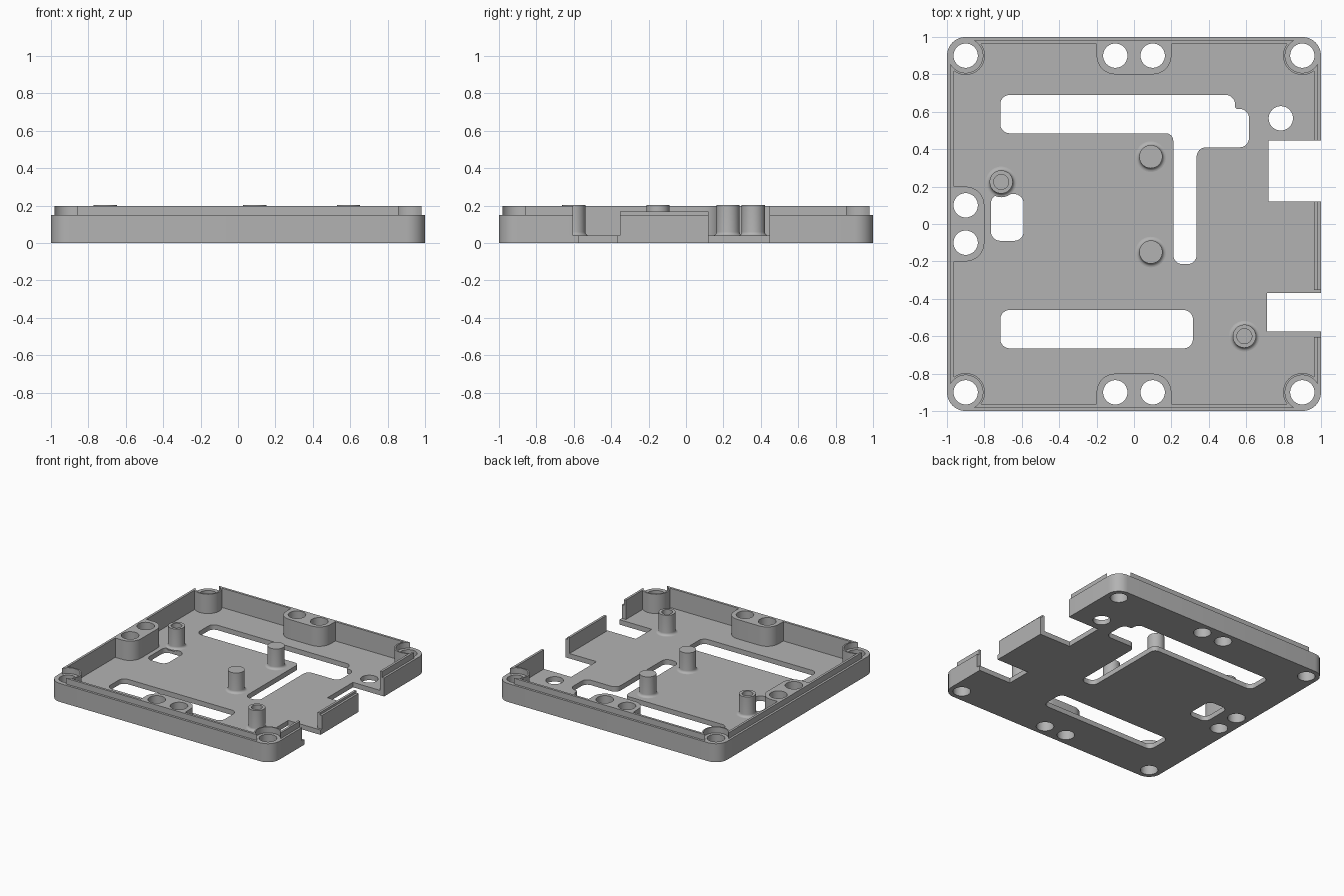
import bpy, bmesh
from math import sin, cos, pi
from mathutils import Vector

if "Cube" in bpy.data.objects:
    bpy.data.objects.remove(bpy.data.objects["Cube"])

grey = bpy.data.materials.new("mid_grey")
grey.use_nodes = True
grey.diffuse_color = (0.45, 0.45, 0.45, 1)
grey.node_tree.nodes["Principled BSDF"].inputs["Base Color"].default_value = grey.diffuse_color

FLOOR, RIM, LIP, POST = 0.04, 0.15, 0.197, 0.204


def add_object(name, bm):
    bmesh.ops.recalc_face_normals(bm, faces=bm.faces)
    mesh = bpy.data.meshes.new(name)
    bm.to_mesh(mesh)
    bm.free()
    mesh.materials.append(grey)
    obj = bpy.data.objects.new(name, mesh)
    bpy.context.collection.objects.link(obj)
    return obj


def prism(name, points, z0, z1):
    bm = bmesh.new()
    base = bm.faces.new([bm.verts.new((p[0], p[1], z0)) for p in points])
    top = bmesh.ops.extrude_face_region(bm, geom=[base])["geom"]
    bmesh.ops.translate(bm, vec=(0, 0, z1 - z0),
                        verts=[g for g in top if isinstance(g, bmesh.types.BMVert)])
    return add_object(name, bm)


def rounded(corners, steps=8):
    """Right-angled outline of (x, y, radius) corners with filleted corners."""
    pts = [Vector(c[:2]) for c in corners]
    out = []
    for i, p in enumerate(pts):
        r = corners[i][2]
        if r == 0:
            out.append(p)
            continue
        a = (pts[i - 1] - p).normalized() * r
        b = (pts[(i + 1) % len(pts)] - p).normalized() * r
        for k in range(steps + 1):
            t = k / steps * pi / 2
            out.append(p + a + b - b * cos(t) - a * sin(t))
    return out


def slab(name, x0, x1, y0, y1, z0, z1, r=0):
    return prism(name, rounded([(x0, y0, r), (x1, y0, r), (x1, y1, r), (x0, y1, r)]), z0, z1)


def disc(name, x, y, r, z0, z1, n=48):
    pts = [(x + r * cos(2 * pi * k / n), y + r * sin(2 * pi * k / n)) for k in range(n)]
    return prism(name, pts, z0, z1)


def combine(target, tool, operation="DIFFERENCE"):
    mod = target.modifiers.new("combine", "BOOLEAN")
    mod.operation, mod.solver, mod.object = operation, "EXACT", tool
    bpy.context.view_layer.update()
    mesh = bpy.data.meshes.new_from_object(
        target.evaluated_get(bpy.context.evaluated_depsgraph_get()))
    target.modifiers.clear()
    target.data = mesh
    bpy.data.objects.remove(tool)


# Tray block with a stepped lip
tray = slab("tray", -1, 1, -1, 1, 0, RIM, 0.1)
combine(tray, slab("lip", -0.982, 0.982, -0.982, 0.982, 0.02, LIP, 0.08), "UNION")

# Interior pocket, leaving the screw bosses standing
pocket = slab("pocket", -0.963, 0.963, -0.963, 0.963, FLOOR, 0.4)
corners = [(sx * 0.9, sy * 0.9) for sx in (-1, 1) for sy in (-1, 1)]
for x, y in corners:
    combine(pocket, disc("corner_boss", x, y, 0.103, 0, 0.5))
for s in (-1, 1):
    y0, y1 = sorted((s * 0.8, s * 1.1))
    combine(pocket, slab("double_boss", -0.2, 0.2, y0, y1, 0, 0.5, 0.1))
combine(pocket, slab("side_boss", -1.1, -0.8, -0.2, 0.2, 0, 0.5, 0.1))
combine(tray, pocket)

# Corner recesses and screw holes
for x, y in corners:
    combine(tray, disc("recess", x, y, 0.092, RIM, 0.4))
pairs = [(s * 0.1, y) for s in (-1, 1) for y in (-0.9, 0.9)] + [(-0.9, -0.1), (-0.9, 0.1)]
for x, y in corners + pairs + [(0.785, 0.565)]:
    combine(tray, disc("hole", x, y, 0.065, -0.1, 0.4))

# Floor slots
combine(tray, slab("front_slot", -0.715, 0.315, -0.665, -0.46, -0.1, 0.1, 0.05))
combine(tray, slab("square_slot", -0.765, -0.59, -0.09, 0.16, -0.1, 0.1, 0.05))
branched = [(-0.715, 0.485, 0.05), (0.21, 0.485, 0.04), (0.21, -0.215, 0.05),
            (0.335, -0.215, 0.05), (0.335, 0.41, 0.05), (0.615, 0.41, 0.05),
            (0.615, 0.615, 0.05), (0.54, 0.615, 0.015), (0.54, 0.69, 0.05),
            (-0.715, 0.69, 0.05)]
combine(tray, prism("branched_slot", rounded(branched), -0.1, 0.1))

# Connector openings in the left wall and floor
combine(tray, slab("large_opening", 0.72, 1.1, 0.12, 0.447, -0.1, 0.4))
combine(tray, slab("small_opening", 0.71, 1.1, -0.575, -0.37, -0.1, 0.4))
combine(tray, slab("wall_opening", 0.92, 1.1, -0.604, -0.353, FLOOR, 0.4))
combine(tray, slab("low_wall", 0.92, 1.1, -0.4, 0.13, 0.168, 0.4))


# Support posts with flared feet
def post(name, x, y, bore=0):
    r, flare = 0.062, 0.02
    profile = [(0, FLOOR - 0.01), (r + flare, FLOOR - 0.01)]
    profile += [(r + flare * (1 - sin(k * pi / 10)), FLOOR + flare * (1 - cos(k * pi / 10)))
                for k in range(6)]
    profile.append((r, POST))
    if bore:
        profile += [(bore, POST), (bore, FLOOR)]
    profile.append((0, profile[-1][1]))
    bm = bmesh.new()
    verts = [bm.verts.new((px, 0, pz)) for px, pz in profile]
    edges = [bm.edges.new(pair) for pair in zip(verts, verts[1:])]
    bmesh.ops.spin(bm, geom=verts + edges, axis=(0, 0, 1), cent=(0, 0, 0),
                   angle=2 * pi, steps=40)
    bmesh.ops.remove_doubles(bm, verts=bm.verts, dist=0.0001)
    obj = add_object(name, bm)
    obj.location = (x, y, 0)
    return obj


parts = [tray, post("solid_post_back", 0.09, 0.36), post("solid_post_front", 0.09, -0.15),
         post("hollow_post_right", -0.71, 0.225, 0.04),
         post("hollow_post_left", 0.59, -0.6, 0.04)]

bpy.ops.object.select_all(action="DESELECT")
for part in parts:
    part.select_set(True)
bpy.context.view_layer.objects.active = tray
bpy.ops.object.shade_smooth_by_angle()
